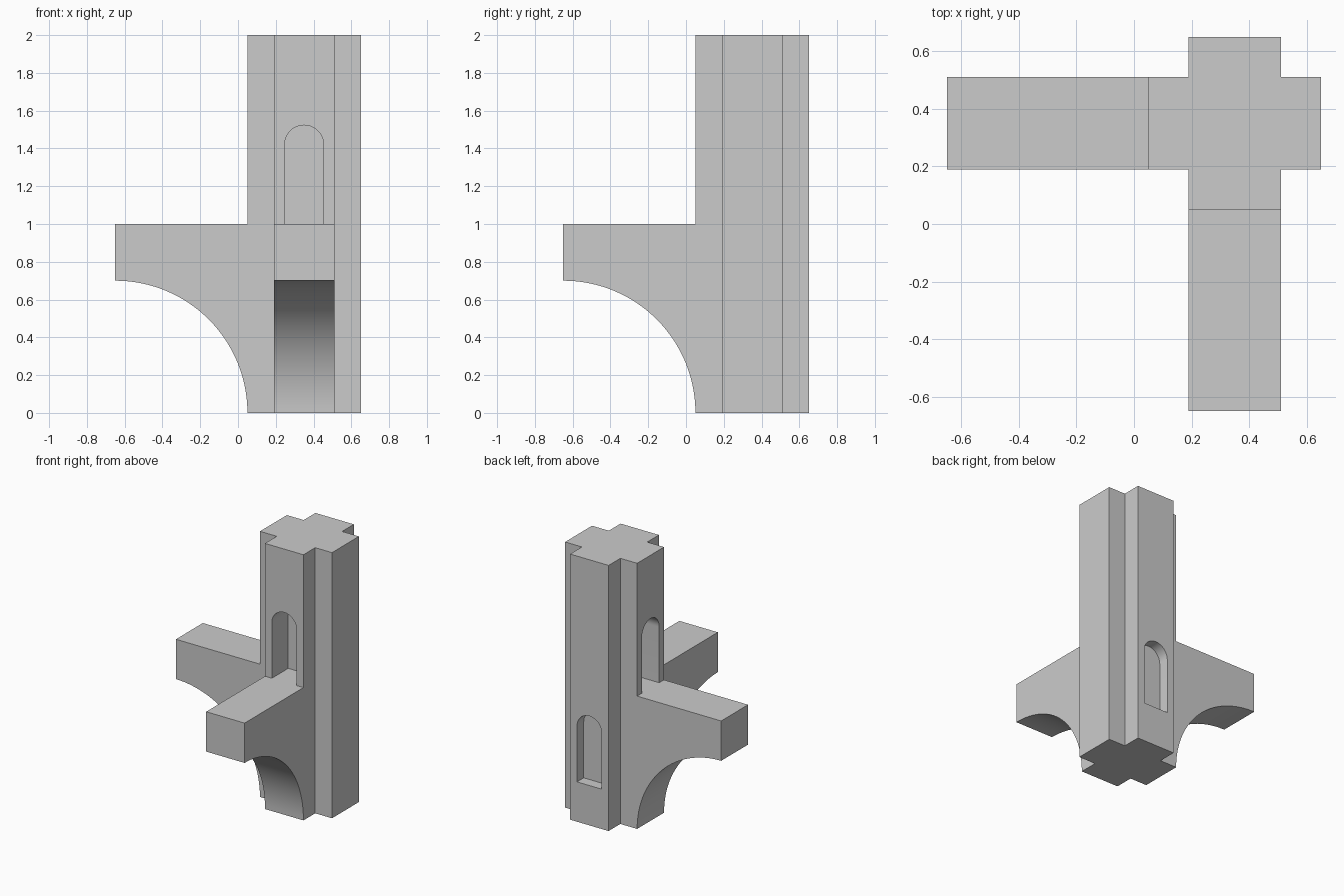
import bpy, bmesh
from math import sin, cos, pi, radians

if "Cube" in bpy.data.objects:
    bpy.data.objects.remove(bpy.data.objects["Cube"])

C, HALF, W = 0.35, 0.30, 0.16      # column centre, half size, half arm width
LO, HI = C - HALF, C + HALF


def prism(name, profile, place, d0, d1):
    """Extrude a 2D profile from depth d0 to d1; place maps (u, v, depth) to xyz."""
    bm = bmesh.new()
    a = [bm.verts.new(place(u, v, d0)) for u, v in profile]
    b = [bm.verts.new(place(u, v, d1)) for u, v in profile]
    bm.faces.new(a)
    bm.faces.new(b[::-1])
    n = len(a)
    for i in range(n):
        j = (i + 1) % n
        bm.faces.new((a[j], a[i], b[i], b[j]))
    bmesh.ops.recalc_face_normals(bm, faces=bm.faces)
    me = bpy.data.meshes.new(name)
    bm.to_mesh(me)
    bm.free()
    ob = bpy.data.objects.new(name, me)
    bpy.context.collection.objects.link(ob)
    return ob


def combine(target, tool, operation):
    """Apply a boolean and discard the tool object."""
    tool.hide_render = True
    mod = target.modifiers.new(operation.title(), 'BOOLEAN')
    mod.operation, mod.solver, mod.object = operation, 'EXACT', tool
    bpy.context.view_layer.objects.active = target
    bpy.ops.object.modifier_apply(modifier=mod.name)
    bpy.data.objects.remove(tool)


def along_x(u, v, d):
    return (u, d, v)


def along_y(u, v, d):
    return (d, u, v)


# Side profile: tall shaft with a bracket whose underside is a quarter arch
R, SEG = 0.7, 32
side = [(-0.65 + R * sin(i / SEG * pi / 2), R * cos(i / SEG * pi / 2)) for i in range(SEG)]
side += [(LO, 0), (HI, 0), (HI, 2), (LO, 2), (LO, 1), (-0.65, 1)]

# Two crossing slabs form the plus-shaped column and both brackets
column = prism("corner_column", side, along_x, C - W, C + W)
combine(column, prism("cross_slab", side, along_y, C - W, C + W), 'UNION')


def niche(z):
    """Round-topped niche outline with its sill at height z."""
    r, n = 0.103, 24
    arch = [(C + r * cos(i / n * pi), z + 0.42 + r * sin(i / n * pi)) for i in range(n + 1)]
    return [(C - r, z), (C + r, z)] + arch


# Deep niches above the brackets, shallow niche low on the back
for place, z, d0, d1 in ((along_x, 1.0, LO - 0.1, LO + 0.195),
                         (along_y, 1.0, LO - 0.1, LO + 0.195),
                         (along_x, 0.3, HI - 0.08, HI + 0.1)):
    combine(column, prism("niche_cutter", niche(z), place, d0, d1), 'DIFFERENCE')

# Smooth the arches, keep the edges sharp
bpy.ops.object.select_all(action='DESELECT')
column.select_set(True)
bpy.context.view_layer.objects.active = column
bpy.ops.object.shade_smooth_by_angle(angle=radians(30))
